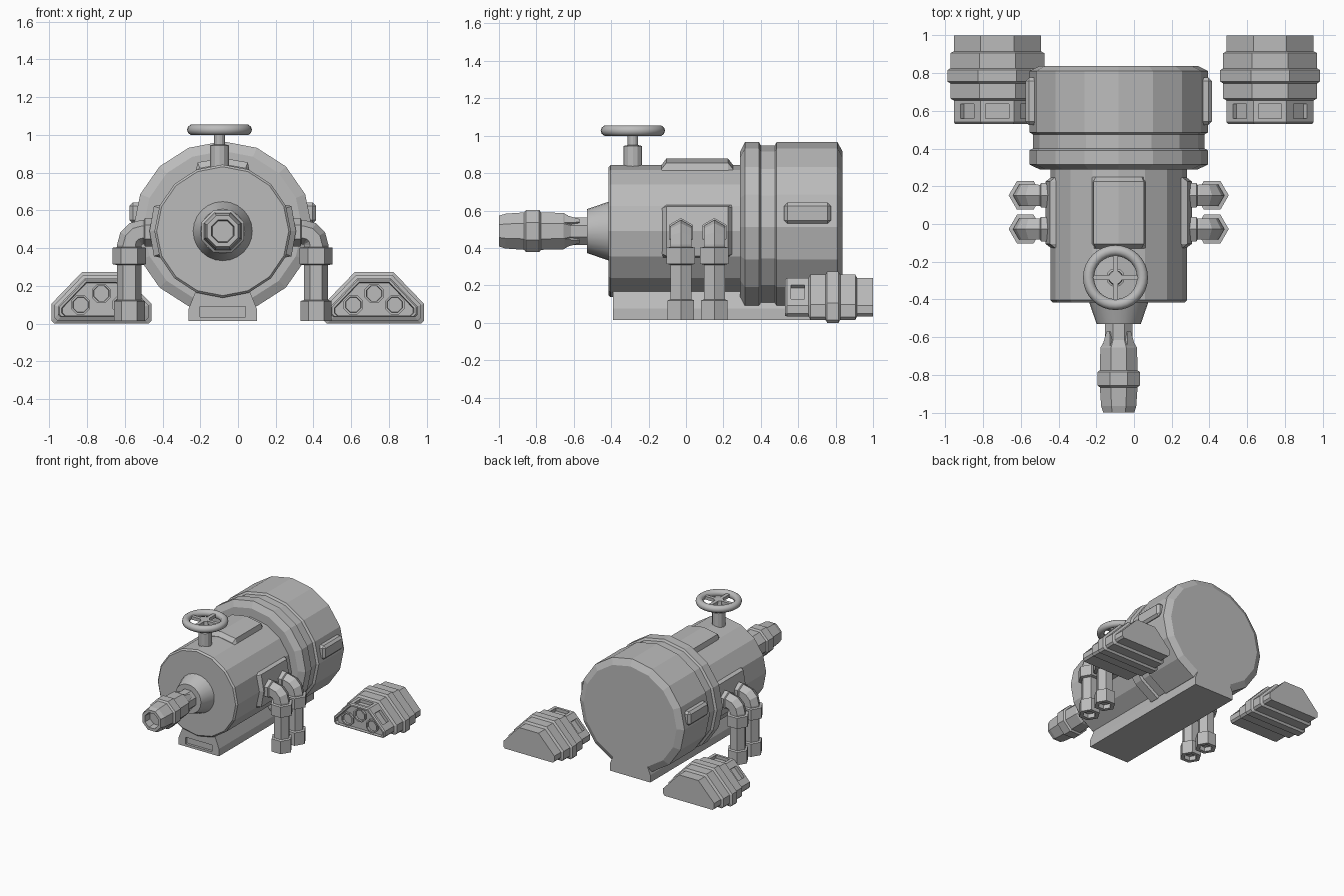
import bpy, bmesh
from math import sin, cos, pi, radians
from mathutils import Vector

old = bpy.data.objects.get("Cube")
if old:
    bpy.data.objects.remove(old)

GREY = (0.5, 0.5, 0.5, 1)
metal = bpy.data.materials.new("grey_metal")
metal.diffuse_color = GREY
metal.use_nodes = True
metal.node_tree.nodes["Principled BSDF"].inputs["Base Color"].default_value = GREY

AX, AZ = -0.081, 0.49      # main axis of the machine


def finish(name, bm):
    me = bpy.data.meshes.new(name)
    bm.to_mesh(me)
    bm.free()
    me.materials.append(metal)
    ob = bpy.data.objects.new(name, me)
    bpy.context.scene.collection.objects.link(ob)
    return ob


def loft_mesh(rings, closed=False):
    """Skin a list of equal-length point loops, capped or joined end to end."""
    bm = bmesh.new()
    loops = [[bm.verts.new(p) for p in ring] for ring in rings]
    pairs = list(zip(loops, loops[1:]))
    if closed:
        pairs.append((loops[-1], loops[0]))
    else:
        bm.faces.new(loops[0])
        bm.faces.new(loops[-1])
    for a, b in pairs:
        for i in range(len(a)):
            j = (i + 1) % len(a)
            bm.faces.new((a[i], a[j], b[j], b[i]))
    bmesh.ops.recalc_face_normals(bm, faces=bm.faces)
    return bm


def loft(name, rings):
    return finish(name, loft_mesh(rings))


def lathe_y(name, profile, sides, x=AX, z=AZ, squash=1.0, phase=0.0):
    """Revolve (y, radius) pairs about a line along y."""
    angles = [phase + 2 * pi * i / sides for i in range(sides)]
    return loft(name, [[(x + r * cos(a), y, z + r * squash * sin(a)) for a in angles]
                       for y, r in profile])


def lathe_z(name, profile, sides, x, y):
    angles = [2 * pi * i / sides for i in range(sides)]
    return loft(name, [[(x + r * cos(a), y + r * sin(a), z) for a in angles]
                       for z, r in profile])


def box(name, lo, hi, bevel=0.0):
    bm = bmesh.new()
    bmesh.ops.create_cube(bm, size=1)
    for v in bm.verts:
        v.co = [lo[i] + (v.co[i] + 0.5) * (hi[i] - lo[i]) for i in range(3)]
    if bevel:
        bmesh.ops.bevel(bm, geom=bm.edges[:], offset=bevel, segments=1, affect='EDGES')
    return finish(name, bm)


def smooth(ob):
    bpy.ops.object.select_all(action='DESELECT')
    ob.select_set(True)
    bpy.context.view_layer.objects.active = ob
    bpy.ops.object.shade_smooth_by_angle(angle=radians(40))


# Front drum, large rear drum with its bands
lathe_y("front_drum", [(-0.415, 0.35), (-0.403, 0.362), (0.33, 0.362)], 16, squash=0.975)
lathe_y("rear_drum", [(0.29, 0.42), (0.315, 0.473), (0.39, 0.473), (0.40, 0.455),
                      (0.475, 0.455), (0.485, 0.473), (0.81, 0.473), (0.837, 0.42)],
        16, z=0.512, squash=0.96)

# Cone and octagonal nozzle with a bored tip
smooth(lathe_y("nozzle_cone", [(-0.53, 0.117), (-0.40, 0.162)], 24))
flat = 1 / cos(pi / 8)
nozzle = [(-0.94, 0.045), (-0.94, 0.055), (-1.0, 0.06), (-1.0, 0.082), (-0.965, 0.093),
          (-0.865, 0.1), (-0.855, 0.113), (-0.785, 0.113), (-0.775, 0.1), (-0.655, 0.097),
          (-0.615, 0.073), (-0.5, 0.073)]
lathe_y("nozzle", [(y, r * flat) for y, r in nozzle], 8, phase=pi / 8)

# Fins along the nozzle neck
for i in range(4):
    a = pi / 4 + i * pi / 2
    radial = Vector((cos(a), 0, sin(a)))
    side = Vector((-sin(a), 0, cos(a)))
    centre = Vector((AX, 0, AZ))
    loft("nozzle_fin", [[centre + Vector((0, y, 0)) + radial * r + side * w
                         for r, w in ((0.05, -hw), (top, -hw), (top, hw), (0.05, hw))]
                        for y, top, hw in ((-0.67, 0.097, 0.035), (-0.57, 0.08, 0.012))])

# Base skid running under both drums, with a sunken front panel
outline = [(-0.182, 0.015), (-0.182, 0.075), (-0.14, 0.18),
           (0.14, 0.18), (0.182, 0.075), (0.182, 0.015)]
base = loft("base_skid", [[(AX + x, y, z) for x, z in outline] for y in (-0.39, 0.837)])
cutter = box("panel_cutter", (AX - 0.12, -0.45, 0.035), (AX + 0.12, -0.37, 0.09))
cutter.hide_render = True
mod = base.modifiers.new("panel", 'BOOLEAN')
mod.operation = 'DIFFERENCE'
mod.object = cutter
bpy.context.view_layer.objects.active = base
base.select_set(True)
bpy.ops.object.modifier_apply(modifier=mod.name)
bpy.data.objects.remove(cutter)


# Curved pads on the top and both sides of the front drum
def pad(name, angle):
    def ring(y, r):
        pts = [(-24, 0.35), (-20, r), (0, r), (20, r), (24, 0.35), (20, 0.32), (-20, 0.32)]
        return [(AX + q * cos(angle + radians(d)), y, AZ + q * sin(angle + radians(d)))
                for d, q in pts]
    loft(name, [ring(-0.13, 0.355), ring(-0.105, 0.388),
                ring(0.225, 0.388), ring(0.25, 0.355)])


pad("top_pad", pi / 2)
pad("left_pad", 0)
pad("right_pad", pi)


# Hexagonal elbow pipes, two on each side
def pipe(name, s, y):
    stations = [(0.35, 0.485, 0, 0.075), (0.412, 0.485, 0, 0.075), (0.417, 0.485, 0, 0.064)]
    for k in range(4):
        t = k * pi / 6
        stations.append((0.428 + 0.067 * sin(t), 0.418 + 0.067 * cos(t), t, 0.065))
    stations += [(0.495, z, pi / 2, r) for z, r in
                 ((0.405, 0.065), (0.402, 0.088), (0.315, 0.088), (0.31, 0.064),
                  (0.125, 0.064), (0.12, 0.082), (0.015, 0.082), (0.015, 0.05), (0.05, 0.05))]
    rings = []
    for u, z, t, r in stations:
        ring = []
        for i in range(6):
            c, d = r * cos(i * pi / 3), r * sin(i * pi / 3)
            ring.append((AX + s * (u + c * sin(t)), y + d, z + c * cos(t)))
        rings.append(ring)
    loft(name, rings)


for s, label in ((1, "left"), (-1, "right")):
    for y, place in ((-0.027, "front"), (0.152, "rear")):
        pipe(f"{label}_{place}_pipe", s, y)
    # Raised block on the flank of the rear drum
    x0, x1 = sorted((AX + s * 0.40, AX + s * 0.494))
    box(f"{label}_drum_block", (x0, 0.525, 0.53), (x1, 0.775, 0.642), 0.018)

# Valve handwheel on its post
WX, WY, WZ = -0.098, -0.284, 1.027
lathe_z("valve_post", [(0.8, 0.05), (0.945, 0.05), (0.95, 0.028), (1.01, 0.028),
                       (1.01, 0.04), (1.04, 0.035)], 12, WX, WY)
rim = []
for k in range(32):
    a = 2 * pi * k / 32
    rim.append([(WX + (0.143 + 0.029 * cos(b)) * cos(a),
                 WY + (0.143 + 0.029 * cos(b)) * sin(a), WZ + 0.029 * sin(b))
                for b in (2 * pi * i / 10 for i in range(10))])
smooth(finish("handwheel_rim", loft_mesh(rim, closed=True)))
for name, dx, dy in (("spoke_across", 0.14, 0.014), ("spoke_along", 0.014, 0.14)):
    box(name, (WX - dx, WY - dy, WZ - 0.013), (WX + dx, WY + dy, WZ + 0.013))


# Replace a face by a smaller sunken pocket
def sink(bm, face, across, along, depth):
    mid, normal = face.calc_center_median(), face.normal.copy()
    outer = list(face.verts)
    scale = Vector((across, along, across))
    rim_pts = [mid + (v.co - mid) * scale for v in outer]
    inner = [bm.verts.new(p) for p in rim_pts]
    floor = [bm.verts.new(p - normal * depth) for p in rim_pts]
    bm.faces.remove(face)
    for a, b in ((outer, inner), (inner, floor)):
        for i in range(len(a)):
            j = (i + 1) % len(a)
            bm.faces.new((a[i], a[j], b[j], b[i]))
    bm.faces.new(floor)


# Ribbed outlet housings at the rear corners
def housing(name, cx):
    def ring(y, grow):
        w, hi = 0.231 + grow, 0.24 + grow
        lo = 0.034 - grow * (1 if grow > 0 else 0.4)
        pts = [(w - 0.015, lo), (w, lo + 0.015),
               (w, 0.091 + 0.41 * grow), (0.088 + 0.41 * grow, hi)]
        pts += [(-x, z) for x, z in reversed(pts)]
        return [(cx + x, y, z) for x, z in pts]
    # The first two rings form the sunken front panel
    steps = [(0.555, -0.024), (0.53, -0.02), (0.53, -0.008), (0.54, 0), (0.655, 0),
             (0.665, 0.018), (0.745, 0.018), (0.755, 0.034), (0.815, 0.034),
             (0.825, 0.018), (0.905, 0.018), (0.915, 0), (1.0, 0)]
    bm = loft_mesh([ring(y, g) for y, g in steps])
    bm.normal_update()
    # Vents in the upper faces
    vents = [f for f in bm.faces
             if f.normal.z > 0.3 and 0.58 < f.calc_center_median().y < 0.62]
    for f in vents:
        sink(bm, f, 0.7 if f.normal.z > 0.9 else 0.5, 0.65, 0.025)
    bmesh.ops.recalc_face_normals(bm, faces=bm.faces)
    finish(name, bm)
    # Octagonal ports in the panel
    for dx, z in ((-0.11, 0.1), (0, 0.16), (0.11, 0.1)):
        lathe_y(name + "_port", [(0.56, 0.055), (0.537, 0.055), (0.537, 0.044), (0.554, 0.042)],
                8, x=cx + dx, z=z, phase=pi / 8)


housing("left_housing", 0.721)
housing("right_housing", -0.724)
